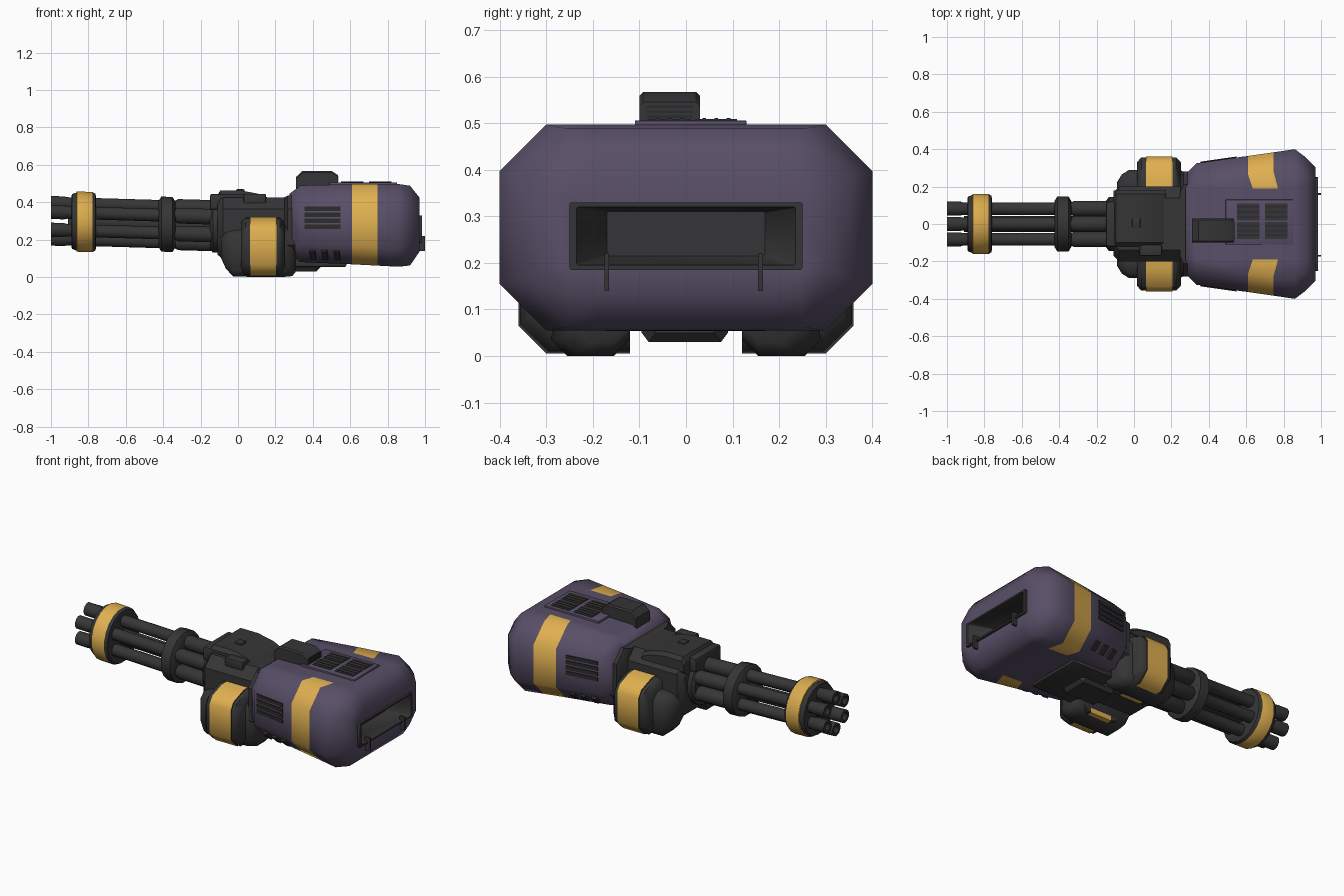
import bpy, bmesh, math
from mathutils import Matrix, Vector

if "Cube" in bpy.data.objects:
    bpy.data.objects.remove(bpy.data.objects["Cube"])


def material(name, rgb):
    m = bpy.data.materials.new(name)
    m.diffuse_color = (*rgb, 1)
    m.use_nodes = True
    m.node_tree.nodes["Principled BSDF"].inputs["Base Color"].default_value = m.diffuse_color
    return m


PURPLE = material("dusty purple", (0.098, 0.077, 0.135))
DARK = material("charcoal", (0.036, 0.036, 0.038))
YELLOW = material("ochre yellow", (0.74, 0.43, 0.08))
BLACK = material("vent black", (0.024, 0.024, 0.026))
ALL = [PURPLE, DARK, YELLOW, BLACK]


def finish(bm, name, angle=35):
    bmesh.ops.recalc_face_normals(bm, faces=bm.faces)
    me = bpy.data.meshes.new(name)
    bm.to_mesh(me)
    bm.free()
    for m in ALL:
        me.materials.append(m)
    ob = bpy.data.objects.new(name, me)
    bpy.context.collection.objects.link(ob)
    bpy.ops.object.select_all(action='DESELECT')
    ob.select_set(True)
    bpy.context.view_layer.objects.active = ob
    bpy.ops.object.shade_smooth_by_angle(angle=math.radians(angle))
    return ob


def octagon(y0, y1, z0, z1, cy, cz):
    return [(y0 + cy, z0), (y1 - cy, z0), (y1, z0 + cz), (y1, z1 - cz),
            (y1 - cy, z1), (y0 + cy, z1), (y0, z1 - cz), (y0, z0 + cz)]


def loft(sections, mats):
    """Skin rings of (x, points); mats gives a colour for each span."""
    bm = bmesh.new()
    rings = [[bm.verts.new((x, y, z)) for y, z in pts] for x, pts in sections]
    n = len(rings[0])
    for k, (a, b) in enumerate(zip(rings, rings[1:])):
        for i in range(n):
            j = (i + 1) % n
            bm.faces.new((a[i], a[j], b[j], b[i])).material_index = ALL.index(mats[k])
    bm.faces.new(rings[0]).material_index = ALL.index(mats[0])
    bm.faces.new(rings[-1]).material_index = ALL.index(mats[-1])
    return bm


def box(name, lo, hi, mat, bevel=0.0, rot=None):
    bm = bmesh.new()
    size = Vector(hi) - Vector(lo)
    bmesh.ops.create_cube(bm, size=1, matrix=Matrix.Diagonal((*size, 1)))
    if bevel:
        bmesh.ops.bevel(bm, geom=bm.edges[:], offset=bevel, segments=2, affect='EDGES', profile=0.5)
    mid = Matrix.Translation((Vector(lo) + Vector(hi)) / 2)
    bm.transform(mid @ rot if rot else mid)
    for f in bm.faces:
        f.material_index = ALL.index(mat)
    return finish(bm, name)


def axis_z(x):
    """Height of the slightly raised barrel axis."""
    return 0.275 - 0.03 * (x + 0.15)


def lathe(name, profile, mats, sides, y=0, dz=0):
    secs = []
    for x, r in profile:
        ring = [(2 * math.pi * (i + 0.5) / sides) for i in range(sides)]
        secs.append((x, [(y + r * math.cos(a), axis_z(x) + dz + r * math.sin(a)) for a in ring]))
    return finish(loft(secs, mats), name)


# main rear body: chamfered loft ending in a framed recess
def sec(x, w, z0, z1, cy=0.1, cz=0.1):
    return x, octagon(-w, w, z0, z1, cy, cz)


bm = loft([sec(0.275, 0.265, 0.125, 0.445, 0.08, 0.08),
           sec(0.335, 0.325, 0.08, 0.49),
           sec(0.61, 0.364, 0.068, 0.496),
           sec(0.745, 0.383, 0.061, 0.497),
           sec(0.86, 0.40, 0.055, 0.497),
           sec(0.92, 0.355, 0.062, 0.488),
           sec(0.97, 0.305, 0.135, 0.425, 0.06, 0.06),
           sec(0.971, 0.25, 0.185, 0.33, 0.003, 0.003),
           sec(0.985, 0.25, 0.185, 0.33, 0.003, 0.003),
           sec(0.985, 0.235, 0.195, 0.32, 0.003, 0.003),
           sec(0.86, 0.17, 0.215, 0.31, 0.003, 0.003)],
          [PURPLE, PURPLE, YELLOW, PURPLE, PURPLE, PURPLE, PURPLE, DARK, DARK, DARK])
for y in (-0.19, 0.19):
    bmesh.ops.bisect_plane(bm, geom=bm.verts[:] + bm.edges[:] + bm.faces[:],
                           plane_co=(0, y, 0), plane_no=(0, 1, 0))
for f in bm.faces:  # stripe stops short of the centre line
    if f.material_index == 2 and abs(f.calc_center_median().y) < 0.15:
        f.material_index = 0
for v in bm.verts:  # slanted stripe ends
    if abs(abs(v.co.y) - 0.19) < 0.001 and 0.6 < v.co.x < 0.76:
        v.co.x += 0.025
finish(bm, "rear_body", 50)

# grab prongs on the rear recess
for y in (-0.17, 0.16):
    box("rear_prong", (0.965, y - 0.005, 0.14), (1.0, y + 0.005, 0.22), DARK)

# top hatch with four vents, and the sight box
box("top_panel", (0.49, -0.11, 0.48), (0.85, 0.13, 0.506), PURPLE, 0.003)
for x in (0.55, 0.70):
    for y in (-0.08, 0.02):
        box("top_vent", (x, y, 0.49), (x + 0.12, y + 0.09, 0.509), DARK)
        for k in range(3):
            box("top_vent_slat", (x, y + 0.015 + 0.026 * k, 0.49), (x + 0.12, y + 0.023 + 0.026 * k, 0.511), BLACK)
finish(loft([(0.31, octagon(-0.10, 0.03, 0.47, 0.535, 0.008, 0.008)),
             (0.345, octagon(-0.10, 0.03, 0.47, 0.567, 0.008, 0.008)),
             (0.50, octagon(-0.10, 0.03, 0.47, 0.567, 0.008, 0.008)),
             (0.535, octagon(-0.10, 0.03, 0.47, 0.545, 0.008, 0.008))], [DARK] * 3), "sight_box")
for k in range(3):
    box("sight_box_slat", (0.525, -0.085, 0.511 + 0.011 * k), (0.538, 0.015, 0.516 + 0.011 * k), BLACK)

# side vents following the flare of the body
for s in (-1, 1):
    turn = Matrix.Rotation(s * 0.142, 4, 'Z')
    for k in range(4):
        z = 0.258 + 0.032 * k
        y = s * 0.341
        box("side_vent", (0.355, y - 0.006, z), (0.55, y + 0.006, z + 0.022), BLACK, 0, turn)
    for x in (0.40, 0.465, 0.53):
        y = s * (0.285 + (x - 0.40) * 0.14)
        tilt = turn @ Matrix.Rotation(s * math.radians(-45), 4, 'X')
        box("lower_vent", (x - 0.015, y - 0.01, 0.09), (x + 0.015, y + 0.01, 0.15), BLACK, 0, tilt)

# underside plate and foot
box("under_plate", (0.29, -0.18, 0.054), (0.58, 0.18, 0.12), DARK, 0.01)
finish(loft([(0.22, octagon(-0.095, 0.09, 0.03, 0.12, 0.015, 0.02)),
             (0.42, octagon(-0.095, 0.09, 0.03, 0.12, 0.015, 0.02)),
             (0.44, octagon(-0.08, 0.075, 0.05, 0.12, 0.015, 0.02))], [DARK] * 2), "under_foot")

# central housing with rear collar, top cover and narrow nose
finish(loft([sec(-0.11, 0.17, 0.12, 0.41, 0.07, 0.07),
             sec(-0.08, 0.20, 0.095, 0.425, 0.06, 0.06),
             sec(0.30, 0.20, 0.085, 0.425, 0.06, 0.06)], [DARK] * 2), "housing")
finish(loft([sec(0.245, 0.24, 0.11, 0.425, 0.07, 0.07),
             sec(0.265, 0.28, 0.10, 0.435, 0.07, 0.07),
             sec(0.305, 0.28, 0.10, 0.435, 0.07, 0.07)], [DARK] * 2), "rear_collar")
lathe("barrel_socket", [(-0.15, 0.125), (-0.135, 0.145), (-0.08, 0.145)], [DARK] * 2, 20)
box("cover_nose", (-0.15, -0.12, 0.36), (-0.06, 0.12, 0.445), DARK, 0.012)
cover = [(-0.11, 0.437), (-0.095, 0.462), (0.02, 0.462), (0.12, 0.443), (0.17, 0.42)]
finish(loft([(x, octagon(-0.12, 0.18, 0.36, z, 0.02, 0.02)) for x, z in cover], [DARK] * 4), "top_cover")
box("cover_catch", (-0.01, -0.02, 0.44), (0.035, 0.03, 0.470), DARK, 0.006)
box("cover_latch", (0.03, -0.17, 0.39), (0.15, -0.11, 0.445), DARK, 0.008)

# paired side pods with a yellow band, over longer lower boxes
for s in (-1, 1):
    def pod(x, i, s=s):
        pts = [(0.12, 0.006 + i), (0.30 - i, 0.006 + i), (0.36 - i, 0.065 + i), (0.36 - i, 0.245 - i),
               (0.335 - i, 0.285 - i), (0.24 - i, 0.32 - i), (0.12, 0.325 - i)]
        return x, [(s * y, z) for y, z in pts]
    finish(loft([pod(0.015, 0.03), pod(0.04, 0.004), pod(0.063, 0.004), pod(0.063, 0),
                 pod(0.205, 0), pod(0.205, 0.004), pod(0.225, 0.004), pod(0.25, 0.03)],
                [DARK, DARK, DARK, YELLOW, DARK, DARK, DARK]), "side_pod", 50)

    def low(x, y1, z0, z1, s=s):
        return x, [(s * y, z) for y, z in octagon(0.12, y1, z0, z1, 0.035, 0.035)]
    finish(loft([low(-0.09, 0.225, 0.10, 0.21), low(-0.065, 0.265, 0.045, 0.24),
                 low(-0.025, 0.29, 0.002, 0.25), low(0.24, 0.29, 0.0, 0.28),
                 low(0.29, 0.27, 0.005, 0.28), low(0.31, 0.24, 0.03, 0.26)], [DARK] * 5), "lower_box", 50)
    box("pod_bolt", (0.10, s * 0.345 - 0.008, 0.058), (0.122, s * 0.345 + 0.008, 0.08), DARK, 0.003)

# six rotating barrels with hollow muzzles around a central shaft
for k in range(6):
    a = math.radians(30 + 60 * k)
    lathe("barrel", [(-0.96, 0.02), (-1.0, 0.024), (-1.0, 0.039), (-0.93, 0.039), (-0.915, 0.035),
                     (-0.335, 0.035), (-0.32, 0.043), (-0.12, 0.043)],
          [BLACK] + [DARK] * 6, 12, 0.095 * math.cos(a), 0.095 * math.sin(a))
lathe("centre_shaft", [(-0.91, 0.045), (-0.12, 0.045)], [DARK], 12)

# barrel clamps: yellow-banded front ring and plain middle ring
lathe("front_ring", [(-0.89, 0.135), (-0.888, 0.148), (-0.864, 0.157), (-0.862, 0.163), (-0.778, 0.163),
                     (-0.762, 0.153), (-0.758, 0.13)],
      [DARK, DARK, YELLOW, YELLOW, DARK, DARK], 20)
lathe("middle_ring", [(-0.425, 0.125), (-0.41, 0.15), (-0.35, 0.15), (-0.335, 0.125)], [DARK] * 3, 16)
